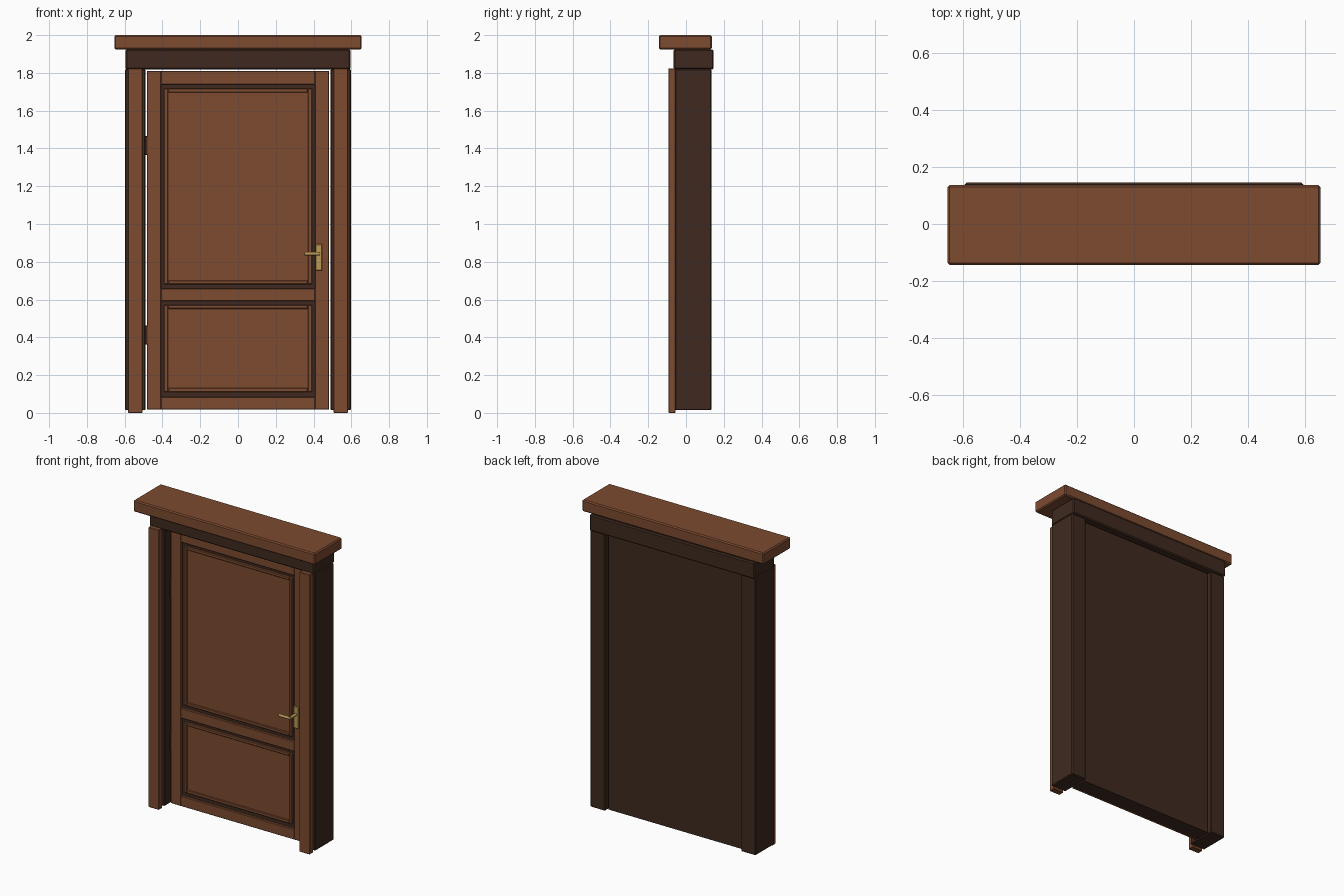
import bpy, bmesh, math
from mathutils import Matrix

if "Cube" in bpy.data.objects:
    bpy.data.objects.remove(bpy.data.objects["Cube"])


def material(name, rgb):
    m = bpy.data.materials.new(name)
    m.diffuse_color = (*rgb, 1)
    m.use_nodes = True
    m.node_tree.nodes["Principled BSDF"].inputs["Base Color"].default_value = m.diffuse_color
    return m


BROWN = material("warm_brown_wood", (0.205, 0.070, 0.030))
DARK = material("dark_brown_wood", (0.050, 0.023, 0.014))
BRASS = material("brass", (0.50, 0.32, 0.09))


def finish(name, bm, mat):
    me = bpy.data.meshes.new(name)
    bmesh.ops.recalc_face_normals(bm, faces=bm.faces)
    bm.to_mesh(me)
    bm.free()
    me.materials.append(mat)
    ob = bpy.data.objects.new(name, me)
    bpy.context.collection.objects.link(ob)
    return ob


def box(name, x, y, z, mat, bevel=0.0):
    """Box from (min, max) ranges with chamfered edges."""
    bm = bmesh.new()
    c = [(r[0] + r[1]) / 2 for r in (x, y, z)]
    s = [r[1] - r[0] for r in (x, y, z)]
    bmesh.ops.create_cube(bm, size=1, matrix=Matrix.Translation(c) @ Matrix.Diagonal((*s, 1)))
    if bevel:
        bmesh.ops.bevel(bm, geom=bm.edges[:], offset=bevel, segments=1, affect='EDGES')
    return finish(name, bm, mat)


def rod(name, center, axis, r, length, mat):
    bm = bmesh.new()
    rot = Matrix.Rotation(math.pi / 2, 4, axis)
    bmesh.ops.create_cone(bm, cap_ends=True, segments=12, radius1=r, radius2=r, depth=length,
                          matrix=Matrix.Translation(center) @ rot)
    ob = finish(name, bm, mat)
    for p in ob.data.polygons:
        p.use_smooth = len(p.vertices) == 4
    return ob


# Cornice and frieze
box("cornice", (-0.655, 0.655), (-0.144, 0.137), (1.925, 2.0), BROWN, 0.007)
box("frieze", (-0.595, 0.595), (-0.065, 0.146), (1.818, 1.925), DARK, 0.007)

# Jamb posts with narrower casing boards in front
for side, s in (("left", -1), ("right", 1)):
    box(side + "_jamb", sorted((s * 0.490, s * 0.597)), (-0.057, 0.135), (0.014, 1.82), DARK, 0.005)
    box(side + "_casing", sorted((s * 0.506, s * 0.582)), (-0.093, -0.055), (0.0, 1.824), BROWN, 0.003)

# Door slab
box("door_slab", (-0.481, 0.481), (0.012, 0.112), (0.018, 1.81), DARK)

# Stiles and rails
F = (-0.005, 0.014)
for side, s in (("left", -1), ("right", 1)):
    box(side + "_stile", sorted((s * 0.408, s * 0.481)), F, (0.018, 1.81), BROWN, 0.003)
for name, z in (("bottom", (0.018, 0.085)), ("middle", (0.592, 0.658)), ("top", (1.738, 1.81))):
    box(name + "_rail", (-0.409, 0.409), F, z, BROWN, 0.003)

# Panels with surrounding moulding
w = 0.022
M = (-0.001, 0.014)
for name, z0, z1 in (("lower", 0.110, 0.572), ("upper", 0.680, 1.718)):
    box(name + "_panel", (-0.38, 0.38), (0.006, 0.014), (z0 + 0.01, z1 - 0.01), BROWN)
    for side, s in (("left", -1), ("right", 1)):
        box(f"{name}_{side}_moulding", sorted((s * (0.392 - w), s * 0.392)), M, (z0, z1), BROWN, 0.004)
    for side, a in (("bottom", z0), ("top", z1 - w)):
        box(f"{name}_{side}_moulding", (-0.392 + w, 0.392 - w), M, (a, a + w), BROWN, 0.004)

# Hinges in the left gap
for name, z in (("lower", 0.362), ("upper", 1.366)):
    box(name + "_hinge", (-0.494, -0.478), (-0.008, 0.02), (z, z + 0.1), DARK, 0.002)

# Brass handle
box("handle_plate", (0.411, 0.446), (-0.017, -0.004), (0.753, 0.893), BRASS, 0.003)
rod("handle_spindle", (0.427, -0.048, 0.843), 'X', 0.009, 0.07, BRASS)
rod("handle_lever", (0.393, -0.078, 0.843), 'Y', 0.009, 0.084, BRASS)
